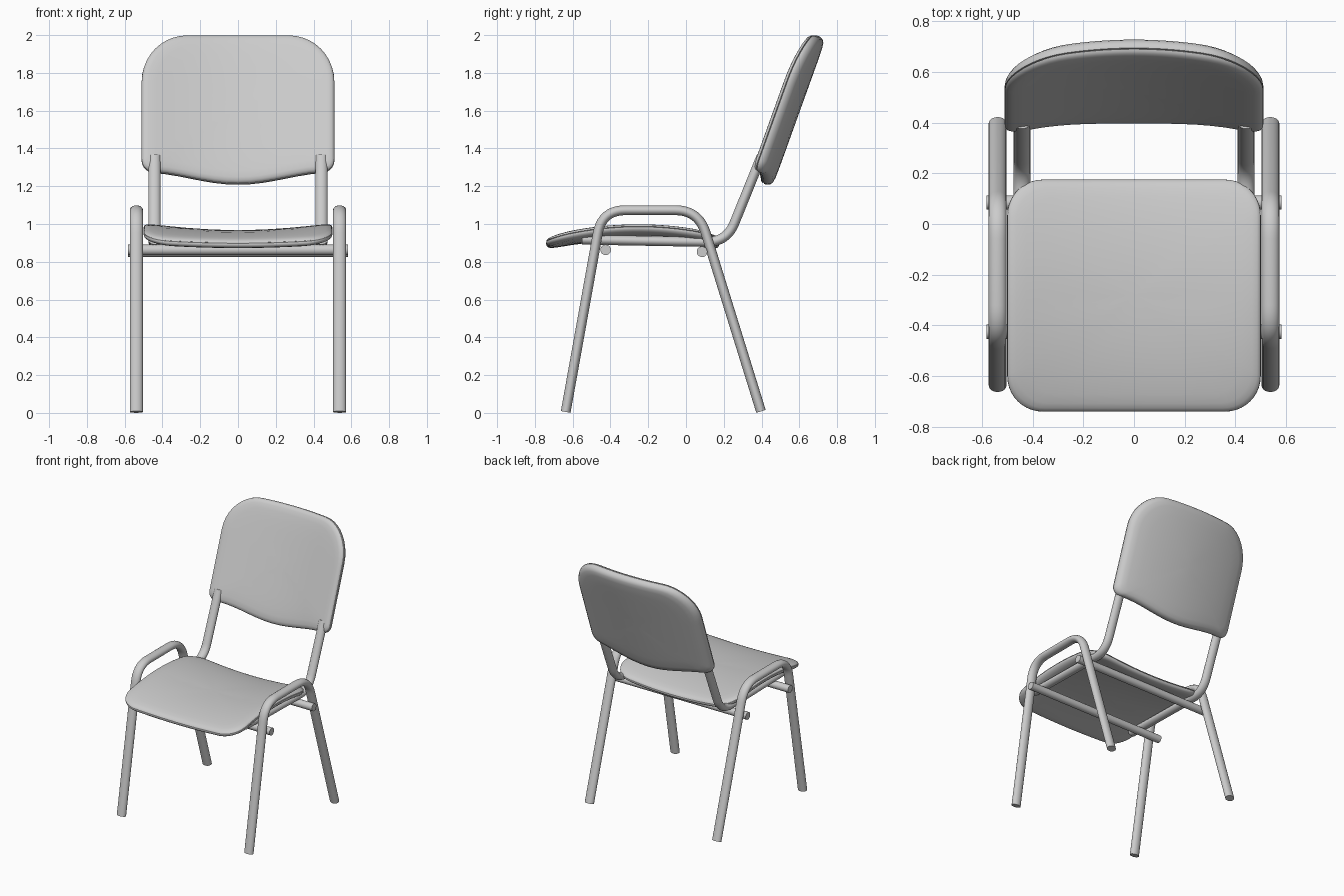
import bpy, bmesh, math
from mathutils import Vector

if "Cube" in bpy.data.objects:
    bpy.data.objects.remove(bpy.data.objects["Cube"])

grey = bpy.data.materials.new("light_grey")
grey.use_nodes = True
COLOUR = (0.6, 0.6, 0.6, 1)
grey.diffuse_color = COLOUR
grey.node_tree.nodes["Principled BSDF"].inputs["Base Color"].default_value = COLOUR


def finish(name, bm):
    """Turn a bmesh into a smooth-shaded grey object."""
    bmesh.ops.recalc_face_normals(bm, faces=bm.faces)
    mesh = bpy.data.meshes.new(name)
    bm.to_mesh(mesh)
    bm.free()
    mesh.materials.append(grey)
    obj = bpy.data.objects.new(name, mesh)
    bpy.context.collection.objects.link(obj)
    bpy.ops.object.select_all(action="DESELECT")
    obj.select_set(True)
    bpy.context.view_layer.objects.active = obj
    bpy.ops.object.shade_smooth_by_angle(angle=math.radians(45))
    return obj


def bridge(bm, a, b):
    n = len(a)
    for i in range(n):
        bm.faces.new((a[i], a[(i + 1) % n], b[(i + 1) % n], b[i]))


def fillet(corners, reach, steps=10):
    """Round the inner corners of a path with quadratic arcs."""
    pts = [Vector(c) for c in corners]
    path = [pts[0]]
    for before, p, after in zip(pts, pts[1:], pts[2:]):
        a = p + (before - p).normalized() * reach
        b = p + (after - p).normalized() * reach
        for i in range(steps + 1):
            t = i / steps
            path.append(a * (1 - t) ** 2 + p * 2 * t * (1 - t) + b * t * t)
    return path + [pts[-1]]


def tube(name, x, path, wide, thin, sides=20):
    """Sweep an oval section along a path in the side plane."""
    bm = bmesh.new()
    rings = []
    for i, p in enumerate(path):
        d = (path[min(i + 1, len(path) - 1)] - path[max(i - 1, 0)]).normalized()
        ring = []
        for k in range(sides):
            a = math.tau * k / sides
            s = thin * math.sin(a)
            ring.append(bm.verts.new((x + wide * math.cos(a), p.x - d.y * s, p.y + d.x * s)))
        rings.append(ring)
    for a, b in zip(rings, rings[1:]):
        bridge(bm, a, b)
    bm.faces.new(rings[0])
    bm.faces.new(rings[-1])
    return finish(name, bm)


def rounded_outline(half, low, high, r_low, r_high, steps=10):
    """Rounded rectangle with different radii at its low and high ends."""
    arcs = [(half - r_low, low + r_low, r_low, -90), (half - r_high, high - r_high, r_high, 0),
            (r_high - half, high - r_high, r_high, 90), (r_low - half, low + r_low, r_low, 180)]
    corners = []
    for cx, cy, r, start in arcs:
        angles = [math.radians(start + 90 * i / steps) for i in range(steps + 1)]
        corners.append([Vector((cx + r * math.cos(a), cy + r * math.sin(a))) for a in angles])
    points = []
    for arc, following in zip(corners, corners[1:] + corners[:1]):
        points += arc
        points += [arc[-1].lerp(following[0], i / 14) for i in range(1, 14)]
    return points


# Pad section from face centre, round the seamed rim, to the centre of the underside
PAD_SECTION = [(0.15, 1), (0.35, 1), (0.55, 1), (0.72, 0.98), (0.85, 0.93), (0.93, 0.85),
               (0.97, 0.7), (0.99, 0.5), (0.997, 0.32), (0.985, 0.26), (0.998, 0.2), (1, 0),
               (0.995, -0.3), (0.975, -0.65), (0.94, -0.87), (0.87, -0.97), (0.72, -1),
               (0.55, -1), (0.35, -1), (0.15, -1)]


def pad(name, outline, middle, surface, normal, half_thickness):
    """Cushioned panel following a curved middle surface."""
    bm = bmesh.new()
    centre = Vector((0, middle))

    def place(p, h):
        return bm.verts.new(surface(p.x, p.y) + normal * h * half_thickness)

    rings = [[place(centre + (p - centre) * s, h) for p in outline] for s, h in PAD_SECTION]
    for a, b in zip(rings, rings[1:]):
        bridge(bm, a, b)
    for ring, h in ((rings[0], 1), (rings[-1], -1)):
        tip = place(centre, h)
        for i, v in enumerate(ring):
            bm.faces.new((v, ring[(i + 1) % len(ring)], tip))
    return finish(name, bm)


# Seat: dished across, falling away to front and rear
def seat_surface(x, y):
    dish = 0.04 - 0.02 * max(0, -y - 0.3) / 0.44
    z = 0.979 - 0.28 * (y + 0.25) ** 2 - dish * (1 - (x / 0.5) ** 2)
    return Vector((x, y, z))


pad("seat", rounded_outline(0.5, -0.74, 0.175, 0.14, 0.14), -0.28,
    seat_surface, Vector((0, 0, 1)), 0.029)


# Backrest: leaning, wrapped round the sitter, with a drooping lower edge
def back_surface(x, z):
    return Vector((x, 0.56 + 0.36 * (z - 1.6) - 0.07 * (x / 0.51) ** 2, z))


back_outline = rounded_outline(0.51, 1.275, 1.995, 0.06, 0.24)
for p in back_outline:
    droop = max(0, min(1, (1.5 - p.y) / 0.2))
    p.y -= 0.065 * droop * math.cos(math.pi * p.x / 1.02) ** 2
pad("backrest", back_outline, 1.6, back_surface, Vector((0, -0.94, 0.34)), 0.041)

# Side frames: legs bent from one tube, and rails rising to the backrest
leg_path = fillet([(-0.637, 0.005), (-0.445, 1.073), (0.067, 1.073), (0.397, 0.008)], 0.125)
rail_path = fillet([(-0.55, 0.917), (0.215, 0.903), (0.4, 1.36)], 0.11)
for side, x in (("left", 1), ("right", -1)):
    tube(side + "_leg_frame", 0.538 * x, leg_path, 0.035, 0.026)
    tube(side + "_seat_rail", 0.442 * x, rail_path, 0.033, 0.026)

# Cross bars under the seat
for name, y, z in (("front_cross_bar", -0.425, 0.863), ("rear_cross_bar", 0.085, 0.853)):
    bm = bmesh.new()
    bmesh.ops.create_cone(bm, cap_ends=True, segments=20, radius1=0.028, radius2=0.028, depth=1.165)
    bar = finish(name, bm)
    bar.rotation_euler.y = math.pi / 2
    bar.location = (0, y, z)
